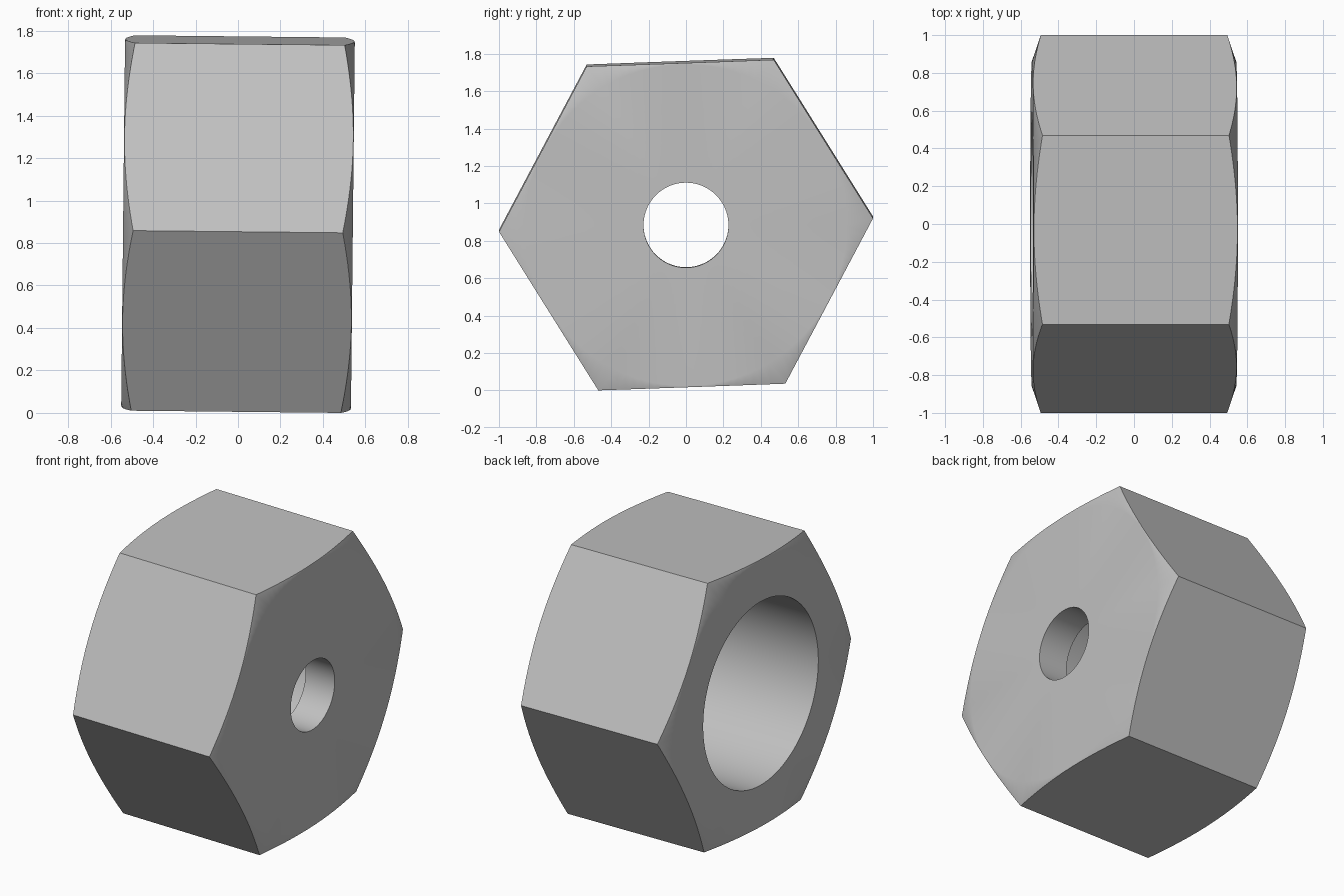
import bpy, bmesh, math
from mathutils import Matrix

cube = bpy.data.objects.get("Cube")
if cube:
    bpy.data.objects.remove(cube, do_unlink=True)

SEGMENTS = 128
HEX_RADIUS = 1.0006
HEX_TURN = math.radians(2.05)
TILT = math.radians(0.6)
HALF = 0.541          # half thickness between the flat faces
BORE, HOLE = 0.595, 0.227
WALL = 0.21           # thickness of the end wall around the small hole

steel = bpy.data.materials.new("grey steel")
steel.use_nodes = True
GREY = (0.53, 0.53, 0.53, 1)
steel.diffuse_color = GREY
steel.node_tree.nodes["Principled BSDF"].inputs["Base Color"].default_value = GREY


def lathe(name, profile, sides, turn=0.0):
    """Spin a closed (x, radius) profile about the x axis."""
    bm = bmesh.new()
    rings = []
    for i in range(sides):
        a = turn + math.tau * i / sides
        rings.append([bm.verts.new((x, r * math.cos(a), r * math.sin(a)))
                      for x, r in profile])
    n = len(profile)
    for i in range(sides):
        a, b = rings[i], rings[(i + 1) % sides]
        for j in range(n):
            k = (j + 1) % n
            bm.faces.new((a[j], a[k], b[k], b[j]))
    bmesh.ops.recalc_face_normals(bm, faces=bm.faces)
    mesh = bpy.data.meshes.new(name)
    bm.to_mesh(mesh)
    bm.free()
    mesh.materials.append(steel)
    obj = bpy.data.objects.new(name, mesh)
    bpy.context.collection.objects.link(obj)
    return obj


def hex_prism(name, radius, depth):
    """Six-sided bar along the x axis."""
    bm = bmesh.new()
    bmesh.ops.create_cone(bm, cap_ends=True, segments=6, radius1=radius,
                          radius2=radius, depth=depth)
    bm.transform(Matrix.Rotation(HEX_TURN, 4, 'X') @ Matrix.Rotation(math.pi / 2, 4, 'Y'))
    # turn a corner onto the y axis when the primitive starts on z
    corner = max(bm.verts, key=lambda v: v.co.y).co
    off = HEX_TURN - math.atan2(corner.z, corner.y)
    bm.transform(Matrix.Rotation(off, 4, 'X'))
    mesh = bpy.data.meshes.new(name)
    bm.to_mesh(mesh)
    bm.free()
    mesh.materials.append(steel)
    obj = bpy.data.objects.new(name, mesh)
    bpy.context.collection.objects.link(obj)
    return obj


# Turned body: chamfered ends, wide bore on -x, small hole through the +x wall
step = HALF - WALL
nut = lathe("hex_nut", [
    (-HALF, BORE), (-HALF, 0.86), (-HALF + 0.064, 1.05),
    (HALF - 0.064, 1.05), (HALF, 0.86), (HALF, HOLE),
    (step, HOLE), (step, BORE)], SEGMENTS)

# Six flats, cut from the turned body
flats = hex_prism("hex_flats_cutter", HEX_RADIUS, 3)
flats.hide_render = True
cut = nut.modifiers.new("flats", 'BOOLEAN')
cut.operation = 'INTERSECT'
cut.solver = 'EXACT'
cut.object = flats
bpy.ops.object.select_all(action='DESELECT')
bpy.context.view_layer.objects.active = nut
nut.select_set(True)
bpy.ops.object.modifier_apply(modifier=cut.name)
bpy.data.objects.remove(flats, do_unlink=True)

# Slight lean, then stand on the ground
nut.data.transform(Matrix.Rotation(TILT, 4, 'Y'))
low = min(v.co.z for v in nut.data.vertices)
nut.data.transform(Matrix.Translation((0, 0, -low)))

# Smooth walls and chamfers with crisp edges
bpy.ops.object.shade_smooth_by_angle(angle=math.radians(30))
weighted = nut.modifiers.new("clean_flats", 'WEIGHTED_NORMAL')
weighted.keep_sharp = True
